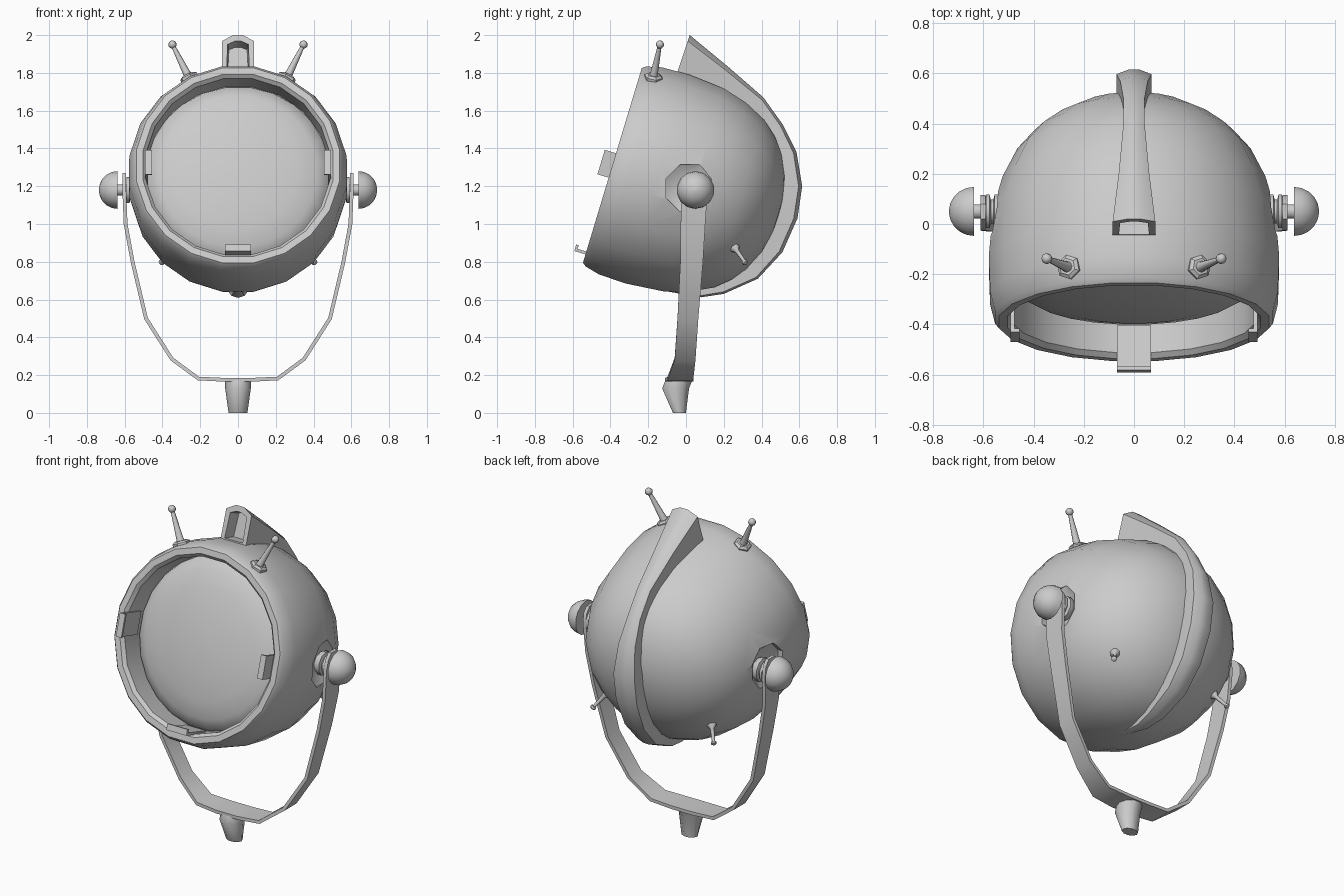
import bpy, bmesh, math
from mathutils import Matrix, Vector

if "Cube" in bpy.data.objects:
    bpy.data.objects.remove(bpy.data.objects["Cube"])

grey = bpy.data.materials.new("Plain grey")
grey.use_nodes = True
grey.diffuse_color = (0.6, 0.6, 0.6, 1)
grey.node_tree.nodes["Principled BSDF"].inputs["Base Color"].default_value = (0.6, 0.6, 0.6, 1)


def finish(name, bm, angle=45):
    """Turn a bmesh into a smooth-shaded object that keeps its hard edges."""
    bmesh.ops.recalc_face_normals(bm, faces=bm.faces)
    mesh = bpy.data.meshes.new(name)
    bm.to_mesh(mesh)
    bm.free()
    obj = bpy.data.objects.new(name, mesh)
    bpy.context.collection.objects.link(obj)
    mesh.materials.append(grey)
    smooth(obj, angle)
    return obj


def smooth(obj, angle):
    bpy.ops.object.select_all(action='DESELECT')
    obj.select_set(True)
    bpy.context.view_layer.objects.active = obj
    bpy.ops.object.shade_smooth_by_angle(angle=math.radians(angle))


def loft(rings):
    """Skin a list of equal rings and cap both ends; returns bmesh and first cap."""
    bm = bmesh.new()
    rows = [[bm.verts.new(p) for p in ring] for ring in rings]
    n = len(rows[0])
    for a, b in zip(rows, rows[1:]):
        for i in range(n):
            j = (i + 1) % n
            bm.faces.new((a[i], a[j], b[j], b[i]))
    first = bm.faces.new(rows[0])
    bm.faces.new(rows[-1])
    return bm, first


def lathe(name, profile, sides, matrix, angle=45):
    """Spin (height, radius) pairs round local z."""
    turn = [2 * math.pi * (i + 0.5) / sides for i in range(sides)]
    rings = [[matrix @ Vector((r * math.cos(t), r * math.sin(t), h)) for t in turn]
             for h, r in profile]
    return finish(name, loft(rings)[0], angle)


def aim(start, end):
    """Matrix at start with its z axis pointing to end, and the distance."""
    d = Vector(end) - Vector(start)
    return Matrix.Translation(start) @ d.to_track_quat('Z', 'Y').to_matrix().to_4x4(), d.length


def dome(height, radius, steps=5):
    """Profile of a half ball starting at the given height."""
    return [(height + radius * math.sin(t), radius * math.cos(t))
            for t in [math.pi / 2 * i / steps * 0.97 for i in range(steps + 1)]]


# Tilted lamp axis: local z points forward out of the lamp
lamp = Matrix.Translation((0, -0.39, 1.31)) @ Matrix.Rotation(math.radians(73.2), 4, 'X')
pivot_y, pivot_z = 0.05, 1.18

# Lamp housing with recessed front
housing = lathe("lamp_housing", [
    (-.17, .02), (-.17, .49), (-.02, .492), (0, .51), (0, .545), (-.02, .56), (-.1, .58),
    (-.25, .585), (-.45, .567), (-.58, .53), (-.7, .47), (-.78, .4), (-.84, .32),
    (-.89, .22), (-.915, .11), (-.922, .02)], 20, lamp)

# Octagonal pivot recesses in both sides of the housing
for s in (-1, 1):
    m, _ = aim((s * 0.515, 0.02, 1.19), (s, 0.02, 1.19))
    cutter = lathe("recess_cutter", [(0, .08), (.03, .135), (.3, .135)], 8, m)
    cutter.hide_render = True
    mod = housing.modifiers.new("recess", 'BOOLEAN')
    mod.operation, mod.object, mod.solver = 'DIFFERENCE', cutter, 'EXACT'
    baked = bpy.data.meshes.new_from_object(
        housing.evaluated_get(bpy.context.evaluated_depsgraph_get()))
    housing.modifiers.clear()
    housing.data = baked
    bpy.data.objects.remove(cutter)
smooth(housing, 40)

# Convex lens
lathe("lens", [(-.168, .488), (-.15, .48), (-.115, .42), (-.09, .32), (-.07, .17), (-.065, .02)],
      24, lamp, 60)

# Three lens clips: a tongue along the rim with a turned-in lip
for name, deg in (("left_clip", 0), ("right_clip", 180), ("bottom_clip", 270)):
    bm = bmesh.new()
    spin = lamp @ Matrix.Rotation(math.radians(deg), 4, 'Z')
    for x, z, dx, dz in ((.484, -.035, .016, .19), (.474, .055, .036, .014)):
        bmesh.ops.create_cube(bm, size=1, matrix=spin @ Matrix.Translation((x, 0, z))
                              @ Matrix.Diagonal((dx, .135, dz, 1)))
    finish(name, bm, 30)

# Spine fin over the housing: outer y, z, base y, z, half width
spine = [(.02, 2, -.05, 1.79, .085), (.22, 1.835, .15, 1.7, .06), (.41, 1.67, .36, 1.58, .042),
         (.51, 1.53, .44, 1.47, .042), (.585, 1.38, .48, 1.35, .055), (.615, 1.2, .49, 1.2, .07),
         (.59, 1.03, .46, 1.03, .07), (.51, .85, .4, .88, .065), (.38, .71, .32, .76, .06),
         (.2, .63, .18, .7, .05), (.08, .612, .07, .67, .035), (-.14, .65, -.13, .68, .01)]
section = [(-1, 0), (-1, .85), (-.3, 1), (.3, 1), (1, .85), (1, 0)]
rings = [[Vector((k * w, by + (oy - by) * t, bz + (oz - bz) * t)) for k, t in section]
         for oy, oz, by, bz, w in spine]
bm, mouth = loft(rings)
bmesh.ops.recalc_face_normals(bm, faces=bm.faces)
bmesh.ops.inset_individual(bm, faces=[mouth], thickness=.035)
bmesh.ops.inset_individual(bm, faces=[mouth], thickness=.008, depth=-.08)
finish("spine_fin", bm, 50)

for s, side in ((1, "left"), (-1, "right")):
    # Antenna: hexagonal nut, tapered stem, ball tip
    m, h = aim((s * .255, -.175, 1.765), (s * .347, -.138, 1.95))
    nut, _ = aim((s * .25, -.175, 1.755), (s * .36, -.14, 2.0))
    lathe(side + "_antenna_nut", [(0, .05), (.03, .05), (.04, .035)], 6, nut, 30)
    lathe(side + "_antenna_stem", [(0, .03), (.04, .02), (h, .01)], 8, m)
    lathe(side + "_antenna_ball", [(h - r, q) for r, q in reversed(dome(0, .022, 3))]
          + dome(h, .022, 3)[1:], 8, m, 60)

    # Small pin low on the back
    m, h = aim((s * .345, .25, .885), (s * .407, .315, .793))
    lathe(side + "_pin", [(0, .03), (.02, .028), (.04, .012), (h - .015, .009),
                          (h - .012, .016), (h, .016), (h + .006, .008)], 8, m)

    # Pivot bolt, collars and half-ball knob
    m, _ = aim((s * .48, pivot_y, pivot_z), (s, pivot_y, pivot_z))
    lathe(side + "_pivot_bolt", [(0, .03), (.17, .03)], 10, m)
    lathe(side + "_pivot_collar", [(.02, .045), (.05, .07), (.075, .07), (.08, .05), (.09, .05),
                                   (.095, .07), (.11, .07)], 10, m)
    lathe(side + "_knob", dome(.157, .1), 14, m, 60)

# Yoke band: x, z, centre y, half width, mirrored from one arm to the other
arm = [(.602, 1.27, .05, .03), (.602, 1.235, .05, .058), (.602, 1.18, .045, .07),
       (.595, 1.0, .037, .065), (.558, .8, .03, .06), (.487, .5, .01, .055),
       (.35, .285, -.005, .055), (.21, .182, -.03, .068), (.07, .175, -.035, .075)]
path = arm + [(-x, z, y, w) for x, z, y, w in reversed(arm)]
rings = []
for i, (x, z, y, w) in enumerate(path):
    before, after = path[max(i - 1, 0)], path[min(i + 1, len(path) - 1)]
    along = Vector((after[0] - before[0], 0, after[1] - before[1])).normalized()
    out = Vector((-along.z, 0, along.x)) * .01
    c = Vector((x, y, z))
    rings.append([c + out * a + Vector((0, w * b, 0))
                  for a, b in ((-1, -1), (-1, 1), (1, 1), (1, -1))])
finish("yoke", loft(rings)[0], 40)

# Tapered foot under the yoke: z, centre y, half depth, half width
foot = [(.18, -.035, .075, .07), (.13, -.055, .075, .068), (0, -.035, .036, .05)]
rings = [[Vector((rx * math.cos(t), y + ry * math.sin(t), z))
          for t in [math.pi * i / 5 for i in range(10)]] for z, y, ry, rx in foot]
finish("foot", loft(rings)[0], 50)
